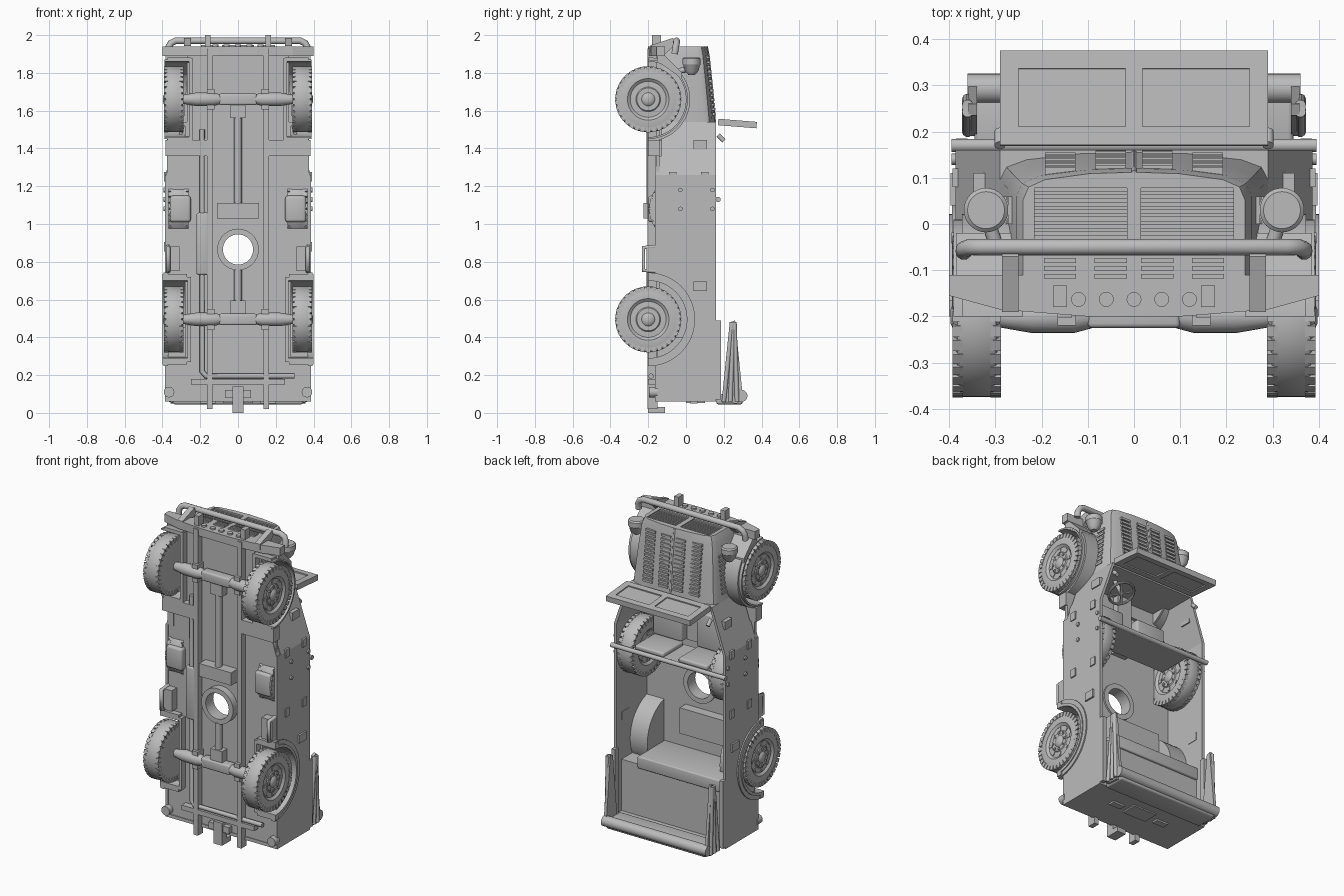
import bpy, bmesh
from math import pi, sin, cos
from mathutils import Vector, Matrix

cube = bpy.data.objects.get("Cube")
if cube:
    bpy.data.objects.remove(cube)

GREY = bpy.data.materials.new("plain_grey")
GREY.use_nodes = True
GREY.diffuse_color = (0.5, 0.5, 0.5, 1)
GREY.node_tree.nodes["Principled BSDF"].inputs["Base Color"].default_value = (0.5, 0.5, 0.5, 1)
SIDES = (("left", 1), ("right", -1))


def finish(name, bm, smooth=False):
    bmesh.ops.recalc_face_normals(bm, faces=bm.faces)
    me = bpy.data.meshes.new(name)
    bm.to_mesh(me)
    bm.free()
    me.materials.append(GREY)
    ob = bpy.data.objects.new(name, me)
    bpy.context.collection.objects.link(ob)
    if smooth:
        bpy.ops.object.select_all(action='DESELECT')
        ob.select_set(True)
        bpy.context.view_layer.objects.active = ob
        bpy.ops.object.shade_smooth_by_angle(angle=0.6)
    return ob


def add_box(bm, x, y, z, turn=None):
    size = Vector((x[1] - x[0], y[1] - y[0], z[1] - z[0]))
    mid = Vector((x[1] + x[0], y[1] + y[0], z[1] + z[0])) / 2
    m = Matrix.Translation(mid) @ Matrix.Diagonal(size.to_4d())
    bmesh.ops.create_cube(bm, size=1, matrix=turn @ m if turn else m)


def box(name, x, y, z, bevel=0.0):
    bm = bmesh.new()
    add_box(bm, x, y, z)
    if bevel:
        bmesh.ops.bevel(bm, geom=bm.edges[:], offset=bevel, segments=3, affect='EDGES', profile=0.5)
    return finish(name, bm, bevel > 0)


def span(s, a, b):
    return (min(s * a, s * b), max(s * a, s * b))


def pair(name, x, y, z, bevel=0.0):
    for side, s in SIDES:
        box(side + "_" + name, span(s, *x), y, z, bevel)


def prism(name, axis, pts, a, b, smooth=False):
    # extrude an outline along an axis; outline is (y,z), (x,z) or (x,y)
    at = {"x": lambda p, t: (t, p[0], p[1]), "y": lambda p, t: (p[0], t, p[1]),
          "z": lambda p, t: (p[0], p[1], t)}[axis]
    bm = bmesh.new()
    face = bm.faces.new([bm.verts.new(at(p, a)) for p in pts])
    out = bmesh.ops.extrude_face_region(bm, geom=[face])["geom"]
    shift = Vector(at((0, 0), b - a))
    bmesh.ops.translate(bm, vec=shift, verts=[v for v in out if isinstance(v, bmesh.types.BMVert)])
    return finish(name, bm, smooth)


def arc(y, z, r, a0, a1, n=24):
    return [(y + r * sin(a0 + (a1 - a0) * i / n), z + r * cos(a0 + (a1 - a0) * i / n)) for i in range(n + 1)]


def band(z, r_in, r_out):
    return arc(-.2, z, r_out, 0, pi) + arc(-.2, z, r_in, pi, 0)


def lathe(name, profile, place, n=40, closed=False):
    # spin (along, radius) pairs about the local x axis
    bm = bmesh.new()
    rings = [[bm.verts.new(place @ Vector((t, r * cos(2 * pi * i / n), r * sin(2 * pi * i / n))))
              for i in range(n)] for t, r in profile]
    pairs = list(zip(rings, rings[1:])) + ([(rings[-1], rings[0])] if closed else [])
    for p, q in pairs:
        for i in range(n):
            bm.faces.new((p[i], p[i - 1], q[i - 1], q[i]))
    if not closed:
        bm.faces.new(rings[0])
        bm.faces.new(rings[-1])
    return finish(name, bm, True)


def aim(p, direction):
    return Matrix.Translation(p) @ Vector(direction).to_track_quat('X', 'Z').to_matrix().to_4x4()


def rod(name, p, q, r, n=20):
    d = Vector(q) - Vector(p)
    return lathe(name, [(0, r), (d.length, r)], aim(p, d), n)


def tube(name, pts, r):
    cu = bpy.data.curves.new(name, 'CURVE')
    cu.dimensions, cu.bevel_depth, cu.bevel_resolution, cu.use_fill_caps = '3D', r, 3, True
    sp = cu.splines.new('POLY')
    sp.points.add(len(pts) - 1)
    for pt, co in zip(sp.points, pts):
        pt.co = (*co, 1)
    cu.materials.append(GREY)
    bpy.context.collection.objects.link(bpy.data.objects.new(name, cu))


def cut(ob, cutter):
    cutter.hide_render = True
    cutter.hide_set(True)
    mod = ob.modifiers.new("cut", 'BOOLEAN')
    mod.operation, mod.object, mod.solver = 'DIFFERENCE', cutter, 'EXACT'


# Wheels: tyre, stepped rim, tread blocks and nuts
def wheel(name, x, y, z, s):
    m = Matrix.Translation((x, y, z)) @ Matrix.Diagonal((s, 1, 1, 1))
    lathe(name + "_tyre", [(-.05, .1), (-.05, .15), (-.042, .17), (-.035, .174), (.035, .174), (.042, .17), (.05, .15),
                           (.05, .11), (.042, .1), (.038, .095), (.04, .065), (.045, .06), (.045, .035), (.05, .03),
                           (.057, .015)], m, 64)
    bm = bmesh.new()
    for i in range(34):
        turn = m @ Matrix.Rotation(2 * pi * i / 34, 4, 'X')
        for e in (-1, 1):
            add_box(bm, span(e, .03, .052), (-.012, .012), (.148, .175), turn)
    for i in range(8):
        turn = m @ Matrix.Rotation(2 * pi * i / 8, 4, 'X')
        add_box(bm, (.03, .05), (-.006, .006), (.044, .056), turn)
        add_box(bm, (.025, .043), (-.009, .009), (.066, .09), turn)
    finish(name + "_tread", bm)


AXLES = (("front", 1.66), ("rear", .495))
for side, s in SIDES:
    for end, z in AXLES:
        wheel(f"{end}_{side}_wheel", .34 * s, -.2, z, s)
    wheel(f"spare_{side}_wheel", .315 * s, -.02, 1.08, -s)

# Floor with wheel cut-outs and the round opening
floor = box("floor", (-.375, .375), (-.16, -.14), (.07, 1.54))
cut(floor, rod("floor_hole_cutter", (0, -.4, .865), (0, .2, .865), .08, 32))
for side, s in SIDES:
    for end, z in AXLES:
        cut(floor, rod(f"{end}_{side}_wheel_cutter", (.28 * s, -.2, z), (.5 * s, -.2, z), .21, 32))
opening = Matrix.Translation((0, -.205, .865)) @ Matrix.Rotation(pi / 2, 4, 'Z')
lathe("floor_ring", [(0, .08), (0, .11), (.075, .11), (.075, .08)], opening, 32, True)

# Body sides, arches and fenders
panel = [(-.165, .07)] + arc(-.2, .495, .22, pi - .16, .16) + [(-.165, 1.26), (.16, 1.26), (.16, .07)]
for side, s in SIDES:
    prism(side + "_body_side", "x", panel, .368 * s, .386 * s)
    prism(side + "_front_side", "y", [(.386 * s, 1.26), (.29 * s, 1.54), (.275 * s, 1.54), (.368 * s, 1.26)],
          -.13, .16)
    prism(side + "_sill", "y", [(.38 * s, 1.26), (.35 * s, 1.36), (.33 * s, 1.36), (.33 * s, 1.26)], -.165, -.13)
    prism(side + "_rear_arch", "x", band(.495, .205, .248), .37 * s, .394 * s, True)
    prism(side + "_rear_arch_flare", "x", band(.495, .205, .222), .37 * s, .4 * s, True)
    prism(side + "_rear_wheel_well", "x", band(.495, .205, .225), .265 * s, .37 * s, True)
    prism(side + "_rear_well_wall", "x", arc(-.2, .495, .225, 0, pi), .25 * s, .268 * s)
    prism(side + "_front_fender", "x", band(1.66, .2, .222), .25 * s, .372 * s, True)
    prism(side + "_front_fender_flare", "x", band(1.66, .2, .21), .37 * s, .39 * s, True)
    prism(side + "_front_well_wall", "x", arc(-.2, 1.66, .22, 0, pi), .24 * s, .26 * s)
    prism(side + "_fender_front", "x", [(-.15, 1.86), (-.15, 1.89), (-.11, 1.89), (-.02, 1.8), (-.02, 1.77)],
          .25 * s, .385 * s)
    # hinges, handles and steps
    for z in (.88, 1.25):
        for y in (-.09, .08):
            box(side + "_hinge", span(s, .38, .393), (y, y + .04), (z - .025, z + .025))
    for y in (-.03, .14):
        for z in (1.08, 1.18):
            rod(side + "_rivet", (.38 * s, y, z), (.395 * s, y, z), .012, 12)
    for z, x in ((1.42, .335), (.67, .385)):
        box(side + "_handle", span(s, x - .02, x + .012), (.04, .11), (z - .025, z + .025))
    tube(side + "_step", [(.37 * s, -.15, .75), (.37 * s, -.225, .755), (.37 * s, -.225, .875), (.37 * s, -.15, .88)], .012)
    rod(side + "_tail_light", (.365 * s, -.195, .11), (.365 * s, -.15, .11), .028)
    rod(side + "_mirror", (.29 * s, .17, 1.47), (.29 * s, .2, 1.44), .012, 12)
pair("step_box", (.31, .38), (-.21, -.15), (.75, .88))
pair("spare_recess", (.25, .36), (-.2, -.15), (1.01, 1.15), .015)
pair("front_sill_plate", (.15, .385), (-.2, -.14), (1.36, 1.445))
pair("rear_arch_lip_lower", (.27, .4), (-.2, -.165), (.255, .285))
pair("rear_arch_lip_upper", (.27, .4), (-.2, -.165), (.705, .735))
box("rear_wall", (-.386, .386), (-.165, .16), (.06, .08))
pair("rear_catch", (.12, .2), (.02, .06), (.05, .07))
box("number_panel", (-.08, .08), (.0, .1), (.052, .07))
box("firewall", (-.29, .29), (-.16, .16), (1.52, 1.54))

# Cabin: deck, rear bench, seats, rail and steering wheel
box("rear_deck", (-.37, .37), (-.15, .11), (.08, .4))
box("rear_bench", (-.37, .25), (-.15, .125), (.38, .455), .008)
box("centre_locker", (-.25, .1), (-.15, -.08), (.56, .72))
pair("seat_cushion", (.05, .25), (-.1, -.03), (1.16, 1.38), .012)
pair("seat_back", (.05, .25), (-.05, .15), (1.13, 1.16), .01)
box("seat_bulkhead", (-.26, .26), (-.06, .16), (1.12, 1.135))
rod("cabin_rail", (-.395, .17, 1.13), (.395, .17, 1.13), .014)
box("transmission_tunnel", (-.05, .05), (-.15, -.08), (1.16, 1.53))
centre = aim((.16, .08, 1.42), (0, .06, -.11))
lathe("steering_wheel", [(.008 * sin(i * pi / 4), .075 + .008 * cos(i * pi / 4)) for i in range(8)], centre, 32, True)
bm = bmesh.new()
for i in range(2):
    add_box(bm, (-.004, .004), (-.073, .073), (-.007, .007), centre @ Matrix.Rotation(i * pi / 2 + .6, 4, 'X'))
finish("steering_spokes", bm)
rod("steering_column", (.16, .08, 1.42), (.16, .02, 1.53), .012)

# Windscreen: frame with two recessed panes
lean = Matrix.Translation((0, .17, 1.54)) @ Matrix.Rotation(-.08, 4, 'X')
bm = bmesh.new()
for y in ((0, .04), (.165, .205)):
    add_box(bm, (-.29, .29), y, (-.017, .017), lean)
for x in ((-.29, -.25), (-.018, .018), (.25, .29)):
    add_box(bm, x, (.04, .165), (-.017, .017), lean)
add_box(bm, (-.25, .25), (.04, .165), (-.01, .01), lean)
finish("windscreen", bm)

# Hood: lofted sections with a recessed grille face
bm = bmesh.new()
rings = []
for z, w, top in ((1.54, .29, .155), (1.75, .272, .136), (1.9, .255, .12), (1.94, .24, .112)):
    half = [(w, -.13), (w, top - .06), (w * .95, top - .032), (w * .8, top - .016), (w * .4, top - .003)]
    rings.append([bm.verts.new((x, y, z)) for x, y in half + [(0, top)] + [(-x, y) for x, y in half[::-1]]])
for p, q in zip(rings, rings[1:]):
    for i in range(len(p)):
        bm.faces.new((p[i - 1], p[i], q[i], q[i - 1]))
bm.faces.new(rings[0])
bm.faces.new(rings[-1])
hood = finish("hood", bm, True)
for side, s in SIDES:
    cut(hood, box(side + "_grille_cutter", span(s, .015, .215), (-.055, .078), (1.9, 2.0)))
bm = bmesh.new()
for s in (-1, 1):
    for i in range(8):
        add_box(bm, span(s, .015, .215), (-.049 + i * .016, -.041 + i * .016), (1.895, 1.935))
finish("grille_bars", bm)
bm = bmesh.new()
for x in (-.16, -.05, .05, .16):
    for i in range(3):
        add_box(bm, (x - .035, x + .035), (-.118 + i * .017, -.108 + i * .017), (1.935, 1.948))
    for i in range(13):
        z = 1.575 + i * .025
        y = .155 - (z - 1.54) * .105 - (.007 if abs(x) > .1 else .002)
        add_box(bm, (x - .033, x + .033), (y - .02, y + .01), (z, z + .014))
for s in (-1, 1):
    for i in range(9):
        z = 1.58 + i * .028
        x = .287 - (z - 1.54) * .085
        add_box(bm, span(s, x - .01, x + .008), (.0, .06), (z, z + .014))
finish("hood_louvres", bm)
tube("hood_spine", [(0, .153, 1.54), (0, .134, 1.75), (0, .118, 1.9), (0, .11, 1.94)], .006)

# Lamps, bumper and brush bar
for side, s in SIDES:
    m = Matrix.Translation((.32 * s, .03, 1.79)) @ Matrix.Rotation(-pi / 2, 4, 'Y')
    lathe(side + "_headlamp", [(0, .018), (.02, .036), (.05, .044), (.055, .048), (.085, .048), (.092, .04)], m, 32)
    rod(side + "_lamp_post", (.3 * s, -.04, 1.81), (.32 * s, .02, 1.82), .015)
    prism(side + "_bar_leg", "x", [(-.19, 1.91), (-.19, 1.945), (-.07, 1.985), (-.045, 1.96), (-.11, 1.9)],
          .25 * s, .285 * s)
bumper = [(-.4, -.155), (-.29, -.185), (-.1, -.2), (.1, -.2), (.29, -.185), (.4, -.155), (.4, -.11), (-.4, -.11)]
prism("bumper", "z", bumper, 1.89, 1.94)
for i in range(5):
    rod("bumper_boss", (i * .06 - .12, -.163, 1.93), (i * .06 - .12, -.163, 1.95), .016)
tube("brush_bar", [(-.368, -.06, 1.9), (-.368, -.055, 1.935), (-.355, -.05, 1.958), (-.33, -.05, 1.97),
                   (.33, -.05, 1.97), (.355, -.05, 1.958), (.368, -.055, 1.935), (.368, -.06, 1.9)], .018)

# Chassis: rails, axles, shafts, exhaust and tow gear
pair("chassis_rail", (.135, .165), (-.203, -.15), (.02, 1.93))
pair("front_horn", (.145, .175), (-.18, -.133), (1.93, 2.0))
box("engine_pan", (-.27, .27), (-.16, -.12), (1.44, 1.89))
box("transfer_box", (-.11, .11), (-.225, -.15), (1.03, 1.11))
box("rear_crossmember", (-.25, .25), (-.2, -.15), (.15, .18))
box("tow_hook", (-.03, .03), (-.2, -.15), (0, .14))
box("tow_foot", (-.03, .03), (-.2, -.11), (0, .03))
box("tow_jaw", (-.07, .07), (-.19, -.15), (.08, .12))
for end, z in AXLES:
    for side, s in SIDES:
        m = Matrix.Translation((0, -.2, z)) @ Matrix.Diagonal((s, 1, 1, 1))
        lathe(f"{end}_{side}_axle", [(.09, .025), (.13, .036), (.22, .036), (.3, .022)], m, 20)
        box(f"{end}_{side}_spring_seat", span(s, .125, .165), (-.22, -.155), (z - .055, z + .055))
    box(end + "_differential", (-.1, .1), (-.225, -.165), (z - .03, z + .03), .01)
    nose = -1 if end == "front" else 1
    box(end + "_axle_nose", (-.04, .04), (-.215, -.165), span(nose, nose * z + .02, nose * z + .1))
rod("front_drive_shaft", (0, -.19, 1.1), (0, -.19, 1.58), .02)
rod("rear_drive_shaft", (0, -.19, .57), (0, -.19, .76), .02)
tube("exhaust_pipe", [(-.19, -.185, 1.5), (-.19, -.185, .22), (-.17, -.185, .195), (.3, -.185, .195)], .014)
box("silencer", (-.22, -.155), (-.205, -.155), (.73, 1.06), .012)

# Folded canvas and its side frames
box("canvas_fold", (-.345, .345), (.16, .3), (.045, .1), .012)
rod("canvas_roll", (-.36, .293, .09), (.36, .293, .09), .032, 28)
for side, s in SIDES:
    prism(side + "_canvas_frame", "x", [(.19, .055), (.235, .48), (.26, .49), (.3, .09), (.27, .05)], .34 * s, .358 * s)
    for y in (.2, .235, .27):
        tube(side + "_canvas_bow", [(.36 * s, y, .06), (.36 * s, .25 + (y - .235) * .2, .48)], .012)
pair("canvas_post", (.36, .385), (.15, .185), (.07, .49))
